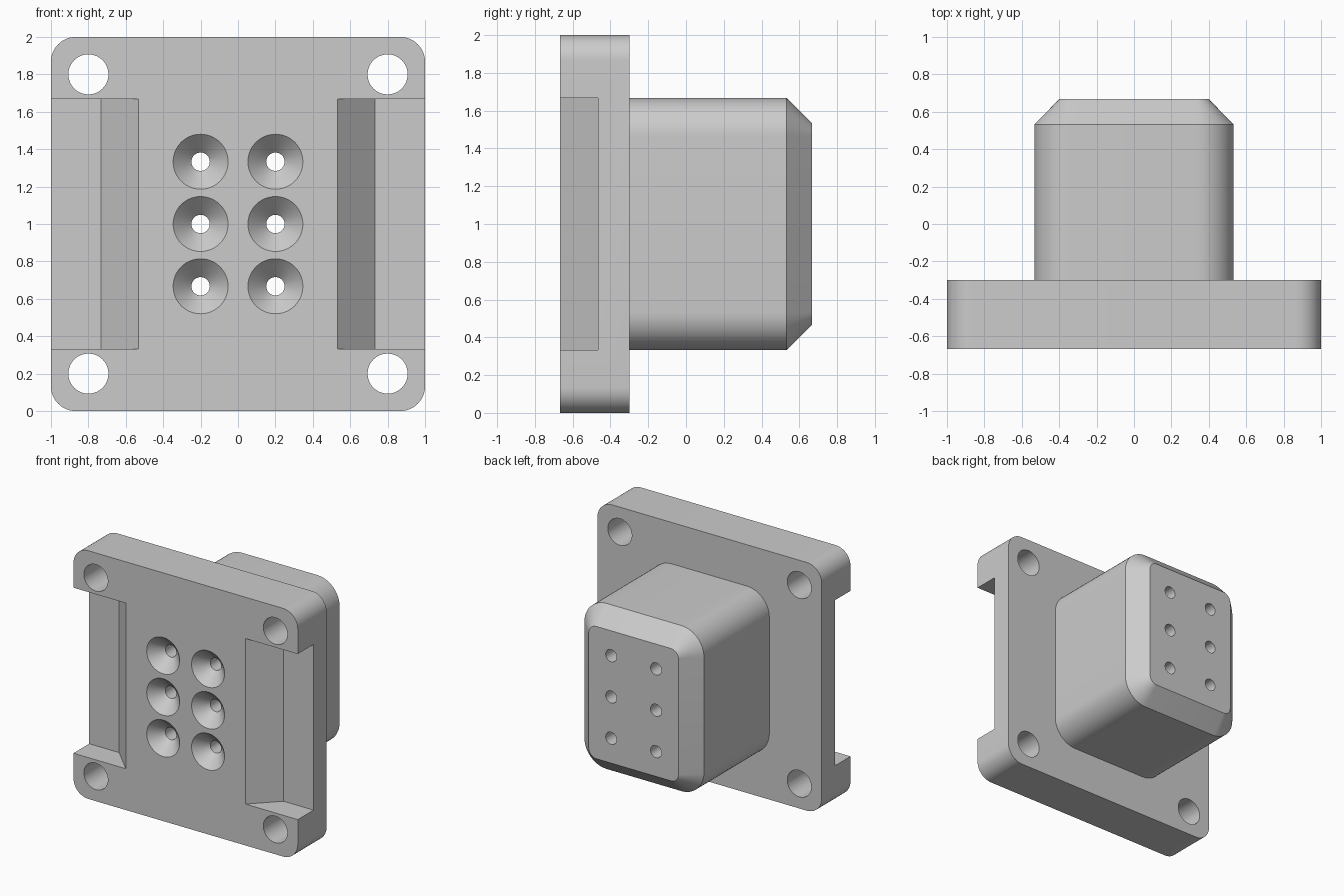
import bpy, bmesh, math

if "Cube" in bpy.data.objects:
    bpy.data.objects.remove(bpy.data.objects["Cube"])

GREY = bpy.data.materials.new("light_grey")
GREY.diffuse_color = (0.6, 0.6, 0.6, 1)
GREY.use_nodes = True
GREY.node_tree.nodes["Principled BSDF"].inputs["Base Color"].default_value = GREY.diffuse_color


def loft(name, rings):
    """Solid skinned through closed rings of points, with flat end caps."""
    bm = bmesh.new()
    loops = [[bm.verts.new(p) for p in ring] for ring in rings]
    n = len(loops[0])
    for a, b in zip(loops, loops[1:]):
        for i in range(n):
            j = (i + 1) % n
            bm.faces.new((a[i], a[j], b[j], b[i]))
    bm.faces.new(loops[0])
    bm.faces.new(loops[-1])
    bmesh.ops.recalc_face_normals(bm, faces=bm.faces)
    me = bpy.data.meshes.new(name)
    bm.to_mesh(me)
    bm.free()
    me.materials.append(GREY)
    ob = bpy.data.objects.new(name, me)
    bpy.context.collection.objects.link(ob)
    return ob


def rounded_ring(hx, hz, r, y, seg=12):
    """Rounded rectangle around x = 0, z = 1 at depth y."""
    pts = []
    for q, (sx, sz) in enumerate(((1, 1), (-1, 1), (-1, -1), (1, -1))):
        for k in range(seg + 1):
            a = math.pi / 2 * (q + k / seg)
            pts.append((sx * (hx - r) + r * math.cos(a), y,
                        1 + sz * (hz - r) + r * math.sin(a)))
    return pts


def circle_ring(x, z, r, y, seg=48):
    return [(x + r * math.cos(2 * math.pi * k / seg), y,
             z + r * math.sin(2 * math.pi * k / seg)) for k in range(seg)]


def combine(target, tool, operation):
    """Apply a boolean and remove the tool."""
    mod = target.modifiers.new("boolean", 'BOOLEAN')
    mod.operation = operation
    mod.solver = 'EXACT'
    mod.object = tool
    bpy.context.view_layer.objects.active = target
    bpy.ops.object.modifier_apply(modifier=mod.name)
    bpy.data.objects.remove(tool, do_unlink=True)


FRONT, BACK = -0.667, -0.3

# flange plate with rounded corners
body = loft("connector_housing", [rounded_ring(1, 1, 0.133, FRONT),
                                  rounded_ring(1, 1, 0.133, BACK)])

# plug block with chamfered end
plug = loft("plug_block", [rounded_ring(0.533, 0.667, 0.2, -0.4),
                           rounded_ring(0.533, 0.667, 0.2, 0.533),
                           rounded_ring(0.4, 0.533, 0.067, 0.667)])
combine(body, plug, 'UNION')

# side recesses with a sloped inner wall
for s in (-1, 1):
    profile = [(0.433, FRONT - 0.1), (0.733, -0.467), (1.2, -0.467), (1.2, FRONT - 0.1)]
    recess = loft("recess_cutter", [[(s * x, y, z) for x, y in profile]
                                    for z in (0.333, 1.667)])
    combine(body, recess, 'DIFFERENCE')

# mounting holes in the four corners
for x in (-0.8, 0.8):
    for z in (0.2, 1.8):
        hole = loft("mount_hole_cutter", [circle_ring(x, z, 0.107, -0.8),
                                          circle_ring(x, z, 0.107, -0.1)])
        combine(body, hole, 'DIFFERENCE')

# countersunk pin holes running right through
for x in (-0.2, 0.2):
    for z in (0.667, 1.0, 1.333):
        hole = loft("pin_hole_cutter", [circle_ring(x, z, 0.197, FRONT - 0.05),
                                        circle_ring(x, z, 0.049, FRONT + 0.098),
                                        circle_ring(x, z, 0.049, 0.8)])
        combine(body, hole, 'DIFFERENCE')

# smooth rounds, crisp edges
bpy.ops.object.select_all(action='DESELECT')
body.select_set(True)
bpy.context.view_layer.objects.active = body
bpy.ops.object.shade_smooth_by_angle(angle=math.radians(30))
